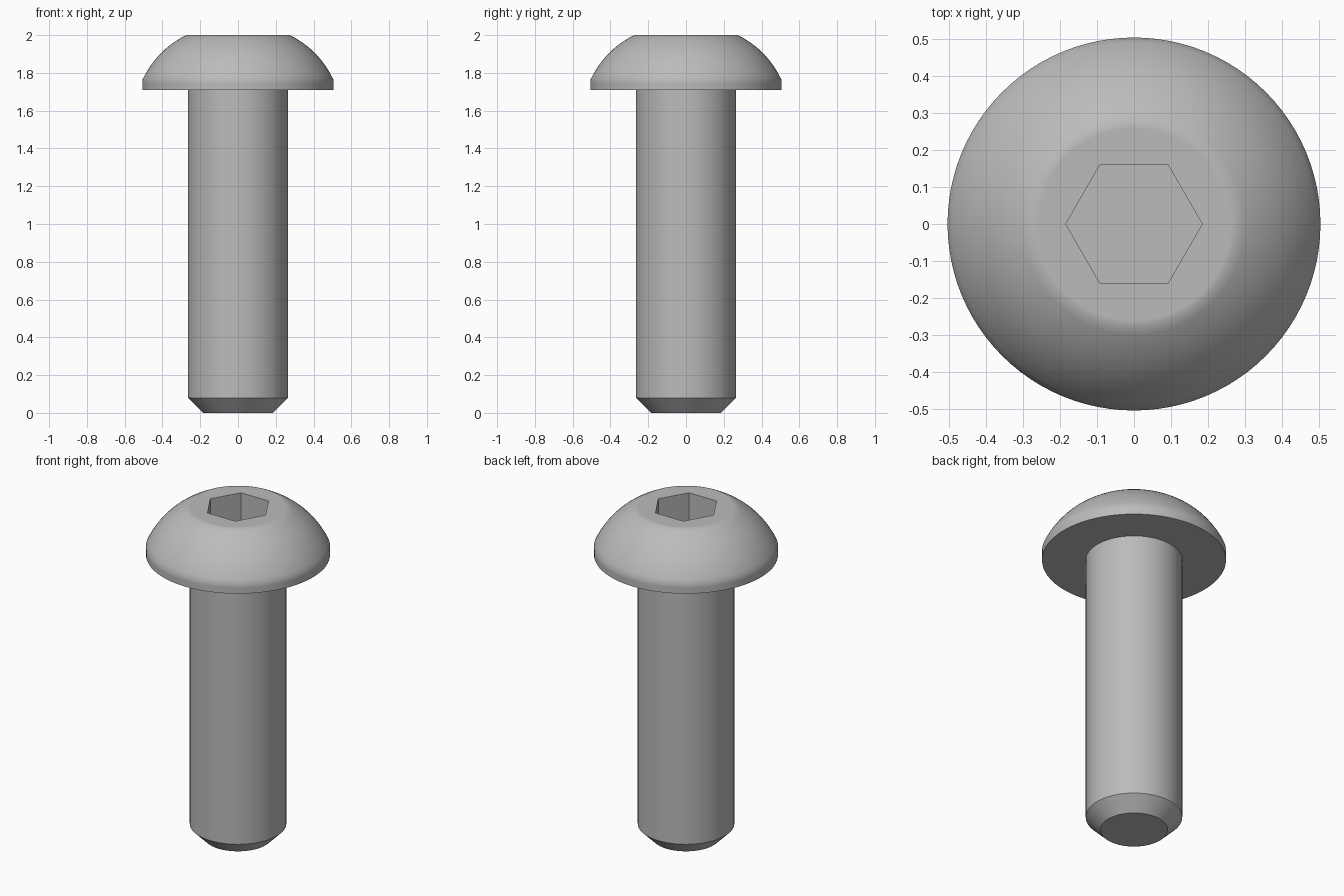
import bpy, bmesh, math

old = bpy.data.objects.get("Cube")
if old:
    bpy.data.objects.remove(old)

SEGMENTS = 96
HEAD_R, SHAFT_R, TIP_R, TOP_R = 0.505, 0.265, 0.185, 0.275
HEAD_Z, RIM_Z, TOP_Z, CHAMFER_Z = 1.71, 1.765, 2.0, 0.08
SOCKET_APOTHEM, SOCKET_DEPTH = 0.16, 0.17

steel = bpy.data.materials.new("grey_steel")
steel.use_nodes = True
GREY = (0.5, 0.5, 0.5, 1)
steel.diffuse_color = GREY
steel.node_tree.nodes["Principled BSDF"].inputs["Base Color"].default_value = GREY


def round_radius(r):
    return lambda angle: r


def hex_radius(apothem):
    # distance to a hexagon's side, with corners on the x axis
    sector = math.pi / 3
    return lambda angle: apothem / math.cos(angle % sector - sector / 2)


def lathe(name, rings, cap_start=False, cap_end=False):
    """Skin a stack of (radius function, height) rings."""
    bm = bmesh.new()
    loops = []
    for radius, z in rings:
        loop = []
        for i in range(SEGMENTS):
            a = math.tau * i / SEGMENTS
            r = radius(a)
            loop.append(bm.verts.new((r * math.cos(a), r * math.sin(a), z)))
        loops.append(loop)
    for low, high in zip(loops, loops[1:]):
        for i in range(SEGMENTS):
            j = (i + 1) % SEGMENTS
            bm.faces.new((low[i], low[j], high[j], high[i]))
    if cap_start:
        bm.faces.new(loops[0][::-1])
    if cap_end:
        bm.faces.new(loops[-1])
    mesh = bpy.data.meshes.new(name)
    bm.to_mesh(mesh)
    bm.free()
    mesh.materials.append(steel)
    obj = bpy.data.objects.new(name, mesh)
    bpy.context.collection.objects.link(obj)
    bpy.ops.object.select_all(action="DESELECT")
    obj.select_set(True)
    bpy.context.view_layer.objects.active = obj
    bpy.ops.object.shade_smooth_by_angle(angle=math.radians(40))
    return obj


def dome(steps=12, bulge=0.028):
    # shallow arc from the rim up to the flat top
    dx, dz = TOP_R - HEAD_R, TOP_Z - RIM_Z
    length = math.hypot(dx, dz)
    for i in range(steps + 1):
        t = i / steps
        push = 4 * bulge * t * (1 - t) / length
        yield (round_radius(HEAD_R + dx * t + dz * push),
               RIM_Z + dz * t - dx * push)


# Shaft with a chamfered tip
lathe("shaft", [(round_radius(TIP_R), 0), (round_radius(SHAFT_R), CHAMFER_Z),
                (round_radius(SHAFT_R), HEAD_Z)], cap_start=True)

# Domed head with a hexagonal socket
socket = hex_radius(SOCKET_APOTHEM)
lathe("head", [(round_radius(SHAFT_R), HEAD_Z), (round_radius(HEAD_R), HEAD_Z),
               (round_radius(HEAD_R), RIM_Z - 0.02), *dome(),
               (round_radius(TOP_R - 0.015), TOP_Z), (socket, TOP_Z),
               (socket, TOP_Z - SOCKET_DEPTH)], cap_end=True)
